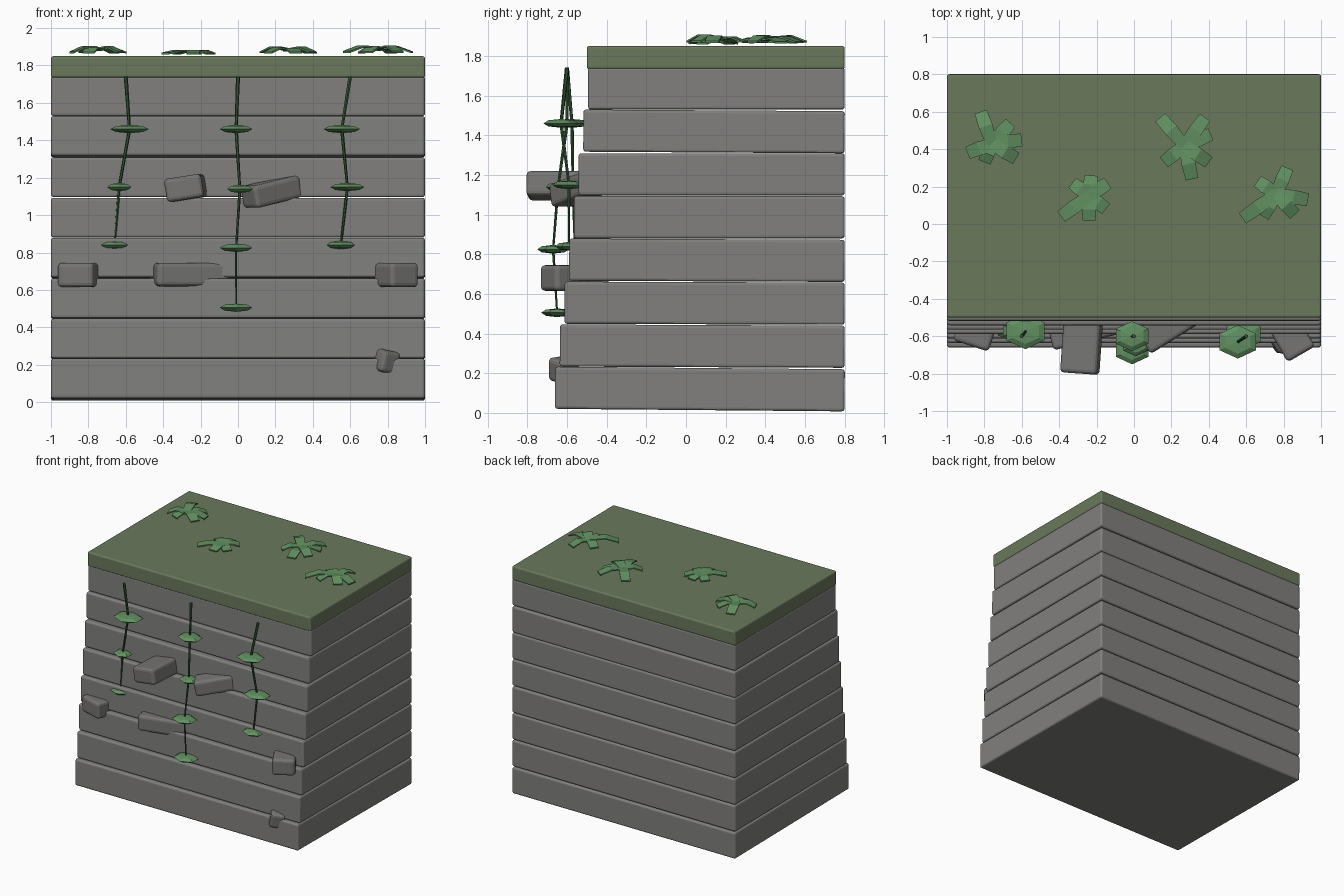
import bpy
import bmesh
from math import radians, atan2, hypot
from mathutils import Vector, Matrix, Euler

if "Cube" in bpy.data.objects:
    bpy.data.objects.remove(bpy.data.objects["Cube"], do_unlink=True)


def make_material(name, color):
    material = bpy.data.materials.new(name)
    material.use_nodes = True
    material.diffuse_color = (*color, 1)
    material.node_tree.nodes["Principled BSDF"].inputs["Base Color"].default_value = (*color, 1)
    return material


layer_grey = make_material("layer_grey", (0.22, 0.217, 0.21))
stone_grey = make_material("stone_grey", (0.18, 0.177, 0.172))
moss_green = make_material("moss_green", (0.145, 0.19, 0.107))
leaf_green = make_material("leaf_green", (0.12, 0.28, 0.12))
vine_green = make_material("vine_green", (0.035, 0.1, 0.035))


def finish(name, bm, material):
    """Turn a bmesh into a named object with one material."""
    bmesh.ops.recalc_face_normals(bm, faces=bm.faces)
    mesh = bpy.data.meshes.new(name)
    bm.to_mesh(mesh)
    bm.free()
    mesh.materials.append(material)
    obj = bpy.data.objects.new(name, mesh)
    bpy.context.collection.objects.link(obj)
    return obj


def block(name, center, size, material, bevel, turn=(0, 0, 0)):
    """Bevelled box; turn is in degrees."""
    bm = bmesh.new()
    bmesh.ops.create_cube(bm, size=1, matrix=Matrix.Diagonal((*size, 1)))
    bmesh.ops.bevel(bm, geom=bm.edges[:], offset=bevel, segments=3, profile=0.5, affect='EDGES')
    spin = Euler([radians(a) for a in turn]).to_matrix().to_4x4()
    bm.transform(Matrix.Translation(center) @ spin)
    return finish(name, bm, material)


# Stacked rock layers, each front stepping back a little
BACK = 0.8
LAYER_HEIGHT = 0.2165
tilts = (-0.5, -0.25, -0.2, -0.25, 0, 0, -0.35, 0)
for i, tilt in enumerate(tilts):
    front = -0.66 + 0.0237 * i
    low = 0.012 + LAYER_HEIGHT * i
    block(f"rock_layer_{i + 1}", (0, (front + BACK) / 2, low + LAYER_HEIGHT / 2),
          (2, BACK - front, LAYER_HEIGHT - 0.004), layer_grey, 0.014, (tilt, 0, 0))

# Mossy cap
block("moss_cap", (0, 0.15, 1.792), (2, 1.3, 0.116), moss_green, 0.012)

# Stones sticking out of the front wall: centre, size, turn
stones = (
    ((-0.85, -0.58, 0.68), (0.2, 0.15, 0.13), (0, 0, -18)),
    ((-0.26, -0.53, 0.682), (0.4, 0.2, 0.125), (0, 0, 14)),
    ((-0.28, -0.65, 1.145), (0.2, 0.3, 0.125), (0, -9, -4)),
    ((0.18, -0.55, 1.125), (0.3, 0.15, 0.12), (0, -12, 32)),
    ((0.845, -0.61, 0.68), (0.17, 0.2, 0.13), (0, 0, 30)),
    ((0.785, -0.615, 0.22), (0.11, 0.13, 0.12), (8, 10, 35)),
)
for i, (center, size, turn) in enumerate(stones):
    block(f"wall_stone_{i + 1}", center, size, stone_grey, 0.022, turn)


def tube(name, start, end, radius):
    """Thin straight stem between two points."""
    axis = Vector(end) - Vector(start)
    bm = bmesh.new()
    place = Matrix.Translation((Vector(start) + Vector(end)) / 2)
    bmesh.ops.create_cone(bm, cap_ends=True, segments=6, radius1=radius, radius2=radius * 0.75,
                          depth=axis.length,
                          matrix=place @ axis.to_track_quat('Z', 'Y').to_matrix().to_4x4())
    finish(name, bm, vine_green)


def disc_leaf(name, center, wide, deep):
    """Flattened six-sided leaf."""
    bm = bmesh.new()
    bmesh.ops.create_uvsphere(bm, u_segments=6, v_segments=4, radius=1,
                              matrix=Matrix.Translation(center) @ Matrix.Diagonal((wide, deep, 0.022, 1)))
    finish(name, bm, leaf_green)


# Hanging vines: joints, then half-widths of the leaf at each lower joint
vines = {
    "right": (((-0.6, -0.6, 1.74), (-0.58, -0.575, 1.46), (-0.635, -0.57, 1.15), (-0.66, -0.56, 0.84)),
              (0.118, 0.075, 0.082)),
    "middle": (((0, -0.6, 1.74), (-0.01, -0.6, 1.46), (0.01, -0.645, 1.14), (-0.01, -0.67, 0.825), (-0.01, -0.65, 0.505)),
               (0.1, 0.078, 0.1, 0.1)),
    "left": (((0.6, -0.6, 1.74), (0.555, -0.63, 1.46), (0.585, -0.59, 1.15), (0.55, -0.59, 0.84)),
             (0.112, 0.105, 0.088)),
}
for side, (joints, widths) in vines.items():
    for i, wide in enumerate(widths):
        tube(f"{side}_vine_stem_{i + 1}", joints[i], joints[i + 1], 0.011 - 0.0015 * i)
        disc_leaf(f"{side}_vine_leaf_{i + 1}", joints[i + 1], wide, wide * 0.8)


def add_blade(bm, center, offset, lift):
    """Arched leaf strip from the tuft centre out to an offset."""
    length = hypot(*offset)
    place = Matrix.Translation(center) @ Matrix.Rotation(atan2(offset[1], offset[0]), 4, 'Z')
    rows = []
    for along, height, half in ((-0.02, 0.7, 0.03), (0.55, 1, 0.038), (1, 0.35, 0.034)):
        rows.append([bm.verts.new(place @ Vector((length * along, y, lift * height + z)))
                     for y, z in ((-half, 0), (half, 0), (half, 0.009), (-half, 0.009))])
    for a, b in zip(rows, rows[1:]):
        for k in range(4):
            n = (k + 1) % 4
            bm.faces.new((a[k], a[n], b[n], b[k]))
    bm.faces.new(rows[0])
    bm.faces.new(rows[-1])


# Leaf tufts on the cap: centre, height, blade tips relative to the centre
tufts = (
    ((-0.76, 0.43), 0.045, ((-0.06, 0.17), (-0.13, -0.05), (-0.04, -0.1), (0.13, -0.08), (0.16, 0.02), (0.1, 0.11))),
    ((-0.24, 0.15), 0.024, ((-0.15, -0.11), (0, -0.13), (0.09, -0.07), (0.1, 0.07), (0.01, 0.11), (-0.09, 0.07))),
    ((0.27, 0.42), 0.042, ((-0.13, 0.15), (0.11, 0.15), (0.04, -0.18), (0.13, -0.09), (-0.11, -0.09), (0.14, 0.06))),
    ((0.76, 0.16), 0.048, ((-0.18, -0.13), (0.17, -0.03), (0.06, 0.14), (0.1, -0.11), (-0.07, -0.12), (-0.1, 0.07))),
)
for i, (spot, height, tips) in enumerate(tufts):
    bm = bmesh.new()
    for k, tip in enumerate(tips):
        add_blade(bm, (*spot, 1.851), tip, height * (1 - 0.1 * (k % 3)))
    finish(f"leaf_tuft_{i + 1}", bm, leaf_green)
